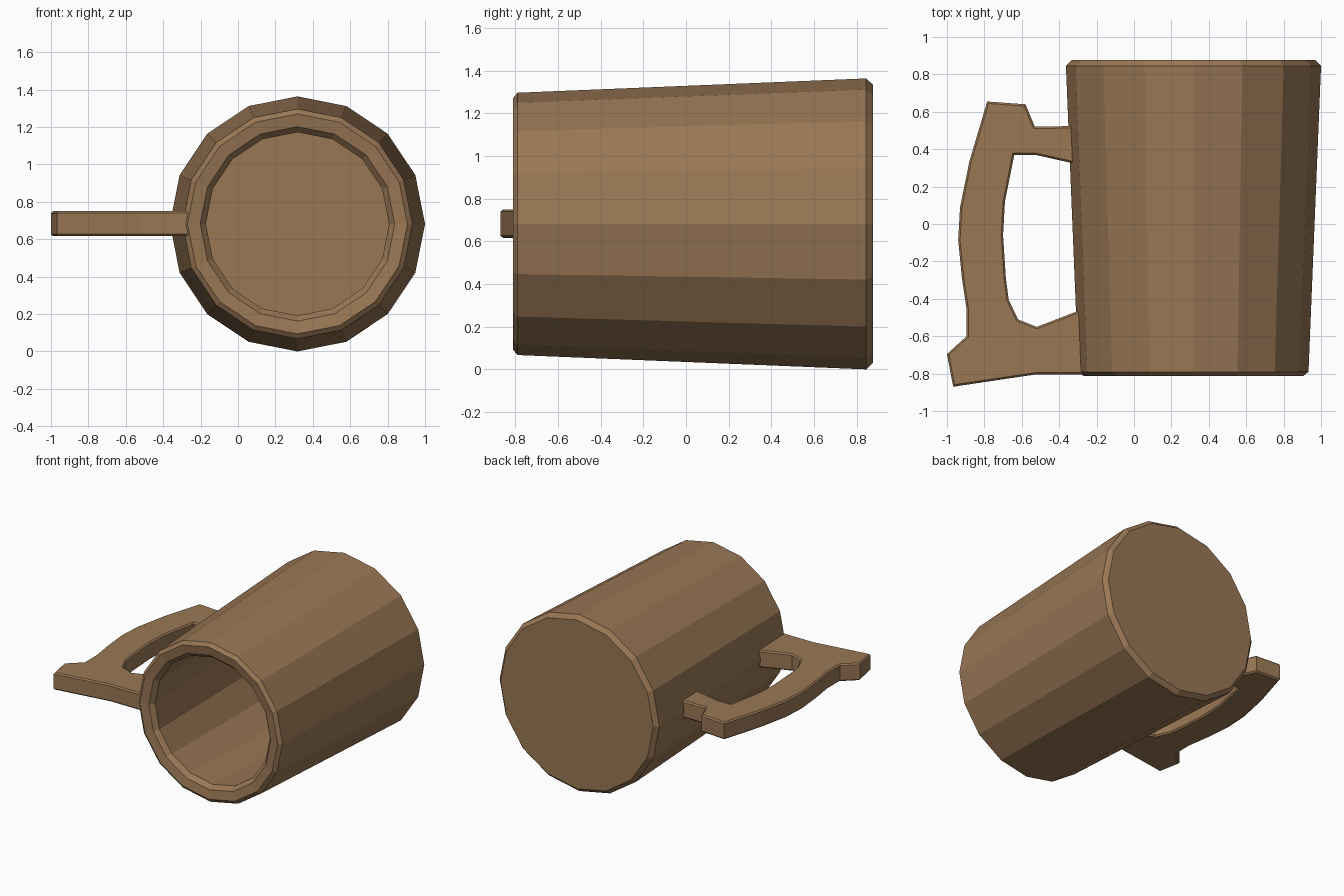
import bpy, bmesh, math

if "Cube" in bpy.data.objects:
    bpy.data.objects.remove(bpy.data.objects["Cube"])

CX, CZ, SIDES = 0.318, 0.682, 16

wood = bpy.data.materials.new("brown_wood")
wood.diffuse_color = (0.32, 0.185, 0.09, 1)
wood.use_nodes = True
wood.node_tree.nodes["Principled BSDF"].inputs["Base Color"].default_value = wood.diffuse_color


def finish(name, bm):
    bmesh.ops.recalc_face_normals(bm, faces=bm.faces[:])
    mesh = bpy.data.meshes.new(name)
    bm.to_mesh(mesh)
    bm.free()
    mesh.materials.append(wood)
    obj = bpy.data.objects.new(name, mesh)
    bpy.context.collection.objects.link(obj)
    return obj


# Tapered 16-sided cup lying on its side: (radius, y) from base to inner floor
profile = [(0.652, 0.877), (0.682, 0.845),
           (0.615, -0.79), (0.588, -0.812),
           (0.52, -0.80), (0.49, -0.765),
           (0.55, 0.78)]
bm = bmesh.new()
rings = []
for r, y in profile:
    rings.append([bm.verts.new((CX + r * math.sin(2 * math.pi * i / SIDES), y,
                                CZ + r * math.cos(2 * math.pi * i / SIDES)))
                  for i in range(SIDES)])
for a, b in zip(rings, rings[1:]):
    for i in range(SIDES):
        j = (i + 1) % SIDES
        bm.faces.new((a[i], a[j], b[j], b[i]))
bm.faces.new(rings[0])
bm.faces.new(rings[-1])
finish("cup", bm)

# Flat handle: outline in the xy plane, extruded along z with chamfered rims
outline = [(-0.26, 0.525), (-0.53, 0.52), (-0.58, 0.64), (-0.785, 0.655),
           (-0.88, 0.335), (-0.93, 0.09), (-0.94, -0.085), (-0.92, -0.29),
           (-0.895, -0.455), (-0.895, -0.60), (-1.0, -0.695), (-0.967, -0.87),
           (-0.53, -0.805), (-0.235, -0.805),
           (-0.235, -0.44), (-0.52, -0.55), (-0.62, -0.51), (-0.67, -0.405),
           (-0.685, -0.29), (-0.70, -0.06), (-0.69, 0.12), (-0.64, 0.37),
           (-0.53, 0.37), (-0.26, 0.31)]
Z0, Z1 = 0.617, 0.75
bm = bmesh.new()
low = [bm.verts.new((x, y, Z0)) for x, y in outline]
high = [bm.verts.new((x, y, Z1)) for x, y in outline]
caps = [bm.faces.new(low), bm.faces.new(high)]
n = len(outline)
for i in range(n):
    j = (i + 1) % n
    bm.faces.new((low[i], low[j], high[j], high[i]))
bmesh.ops.recalc_face_normals(bm, faces=bm.faces[:])
rim = [e for f in caps for e in f.edges]
bmesh.ops.bevel(bm, geom=rim, offset=0.01, segments=1, affect='EDGES',
                profile=0.5)
finish("handle", bm)
